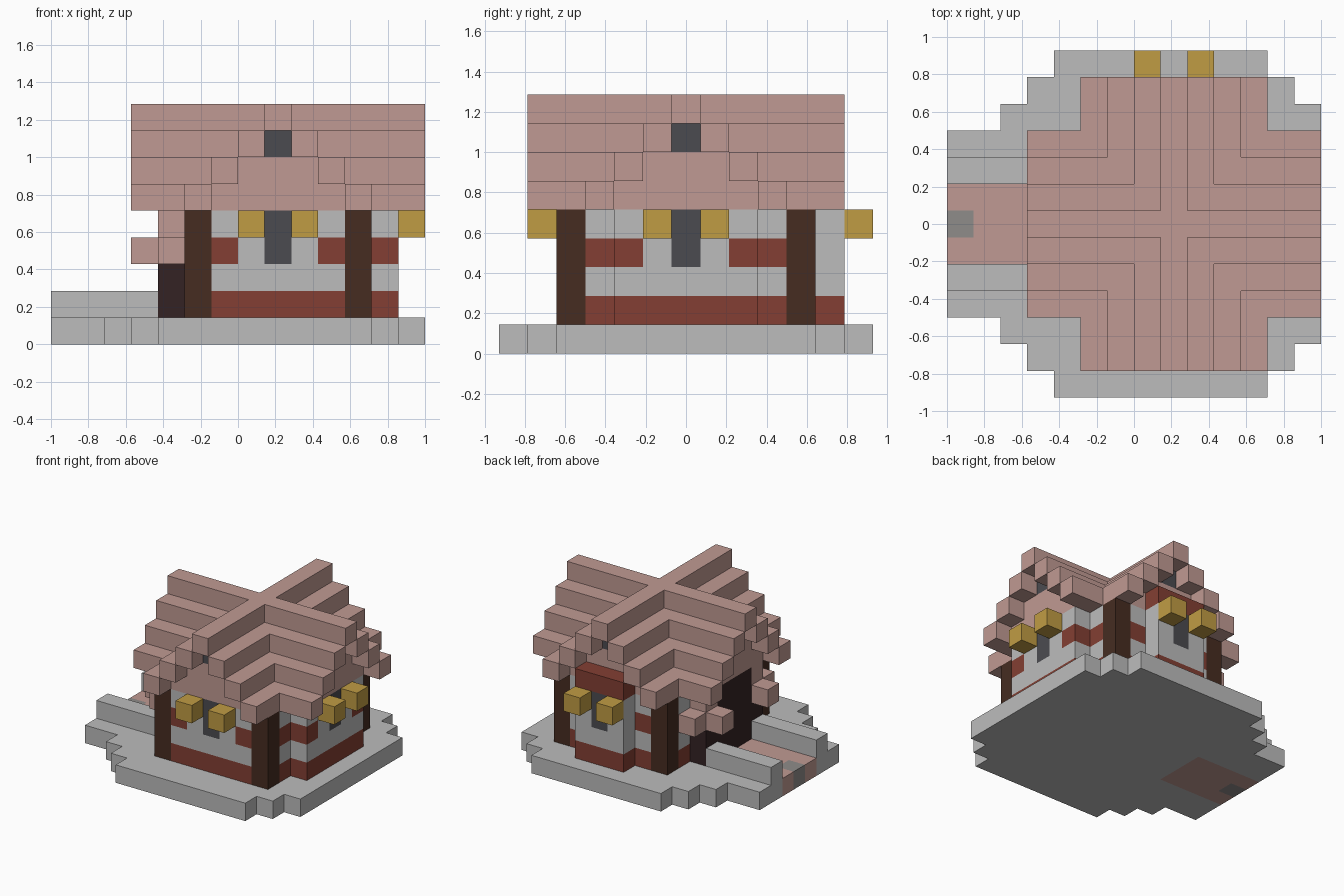
import bpy, bmesh
from mathutils import Vector

if "Cube" in bpy.data.objects:
    bpy.data.objects.remove(bpy.data.objects["Cube"], do_unlink=True)

U = 2 / 14                       # edge of one block
ORIGIN = Vector((-1, -6.5 * U, 0))
MID_I, MID_J = 8, 6              # ridge column and ridge row


def material(name, hexcode):
    def linear(c):
        return c / 12.92 if c <= 0.04045 else ((c + 0.055) / 1.055) ** 2.4
    rgb = [linear(int(hexcode[n:n + 2], 16) / 255) for n in (0, 2, 4)]
    mat = bpy.data.materials.new(name)
    mat.use_nodes = True
    mat.diffuse_color = (*rgb, 1)
    mat.node_tree.nodes["Principled BSDF"].inputs["Base Color"].default_value = (*rgb, 1)
    return mat


STONE = material("pale_stone", "bcbcbc")
PINK = material("dusty_pink", "c09a93")
RED = material("brick_red", "833f33")
BROWN = material("dark_timber", "462c21")
DARK = material("door_timber", "342224")
GLASS = material("dark_glass", "4b4b50")
GOLD = material("lamp_gold", "c09c44")
COBBLE = material("grey_cobble", "8f8c8a")


def box(i0, i1, j0, j1, k0, k1):
    """Set of blocks, both ends included."""
    return {(i, j, k) for i in range(i0, i1 + 1)
            for j in range(j0, j1 + 1) for k in range(k0, k1 + 1)}


def both_sides(cells):
    """Add the mirror image across the long ridge."""
    return cells | {(i, 2 * MID_J - j, k) for i, j, k in cells}


def build(name, cells, mat):
    """Outer skin of a set of blocks, with flat areas merged."""
    bm = bmesh.new()
    for cell in cells:
        for axis in range(3):
            for side in (0, 1):
                step = list(cell)
                step[axis] += 2 * side - 1
                if tuple(step) in cells:
                    continue
                b, c = (axis + 1) % 3, (axis + 2) % 3
                ring = []
                for p, q in ((0, 0), (1, 0), (1, 1), (0, 1)):
                    v = Vector(cell)
                    v[axis] += side
                    v[b] += p
                    v[c] += q
                    ring.append(bm.verts.new(ORIGIN + v * U))
                bm.faces.new(ring if side else ring[::-1])
    bmesh.ops.remove_doubles(bm, verts=bm.verts, dist=U / 100)
    bmesh.ops.dissolve_limit(bm, angle_limit=0.01, verts=bm.verts, edges=bm.edges)
    mesh = bpy.data.meshes.new(name)
    bm.to_mesh(mesh)
    bm.free()
    mesh.materials.append(mat)
    obj = bpy.data.objects.new(name, mesh)
    bpy.context.collection.objects.link(obj)
    return obj


# Stepped base slab with the path let into it
cobble = box(0, 0, 6, 6, 0, 0)
path = box(0, 3, 5, 7, 0, 0) - cobble
base = (box(0, 13, 3, 9, 0, 0)
        | both_sides(box(2, 13, 2, 2, 0, 0) | box(3, 12, 1, 1, 0, 0) | box(4, 11, 0, 0, 0, 0)))
build("base_slab", base - path - cobble, STONE)
build("path", path, PINK)
build("path_cobble", cobble, COBBLE)
build("path_walls", both_sides(box(0, 3, 4, 4, 1, 1)), STONE)

# Corner posts
build("corner_posts", both_sides(box(5, 5, 2, 2, 1, 4) | box(11, 11, 2, 2, 1, 4)), BROWN)

# Walls with bays at the east and the back
windows = box(8, 8, 2, 2, 3, 4) | box(8, 8, 11, 11, 3, 4) | box(12, 12, 6, 6, 3, 4)
walls = (both_sides(box(6, 10, 2, 2, 1, 4)) | box(5, 5, 3, 9, 1, 4) | box(11, 11, 3, 9, 1, 4)
         | box(7, 9, 11, 11, 1, 4) | box(12, 12, 4, 8, 1, 4)) - windows
centre = box(7, 9, 0, 12, 3, 3) | box(10, 13, 5, 7, 3, 3)
bands = {c for c in walls if c[2] == 1 or (c[2] == 3 and c not in centre)}
build("plaster_walls", walls - bands, STONE)
build("brick_bands", bands, RED)
build("back_bay_cap", box(7, 9, 11, 11, 5, 5), RED)
build("windows", windows, GLASS)

# Lamps beside each window
build("front_lamps", box(7, 7, 1, 1, 4, 4) | box(9, 9, 1, 1, 4, 4), GOLD)
build("back_lamps", box(7, 7, 12, 12, 4, 4) | box(9, 9, 12, 12, 4, 4), GOLD)
build("east_lamps", both_sides(box(13, 13, 5, 5, 4, 4)), GOLD)

# West porch
build("porch_door", box(4, 4, 5, 7, 1, 4) | both_sides(box(4, 4, 4, 4, 1, 3)), DARK)
build("porch_roof", both_sides(box(4, 4, 3, 3, 3, 3) | box(3, 3, 4, 4, 3, 3)
                               | box(4, 4, 4, 4, 4, 4)), PINK)

# Crossed stepped roof
roof = set()
for i in range(3, 14):
    for j in range(1, 12):
        drop = min(abs(i - MID_I), abs(j - MID_J))
        if drop <= 3:
            roof.add((i, j, 8 - drop))
build("stepped_roof", roof, PINK)

# Gable walls and their small windows
gables = (both_sides(box(6, 10, 2, 2, 5, 5) | box(7, 9, 2, 2, 6, 6))
          | box(4, 4, 4, 8, 5, 5) | box(4, 4, 5, 7, 6, 6)
          | box(12, 12, 4, 8, 5, 5) | box(12, 12, 5, 7, 6, 6))
build("gable_walls", gables, PINK)
build("gable_windows", both_sides(box(8, 8, 2, 2, 7, 7))
      | box(4, 4, 6, 6, 7, 7) | box(12, 12, 6, 6, 7, 7), GLASS)
